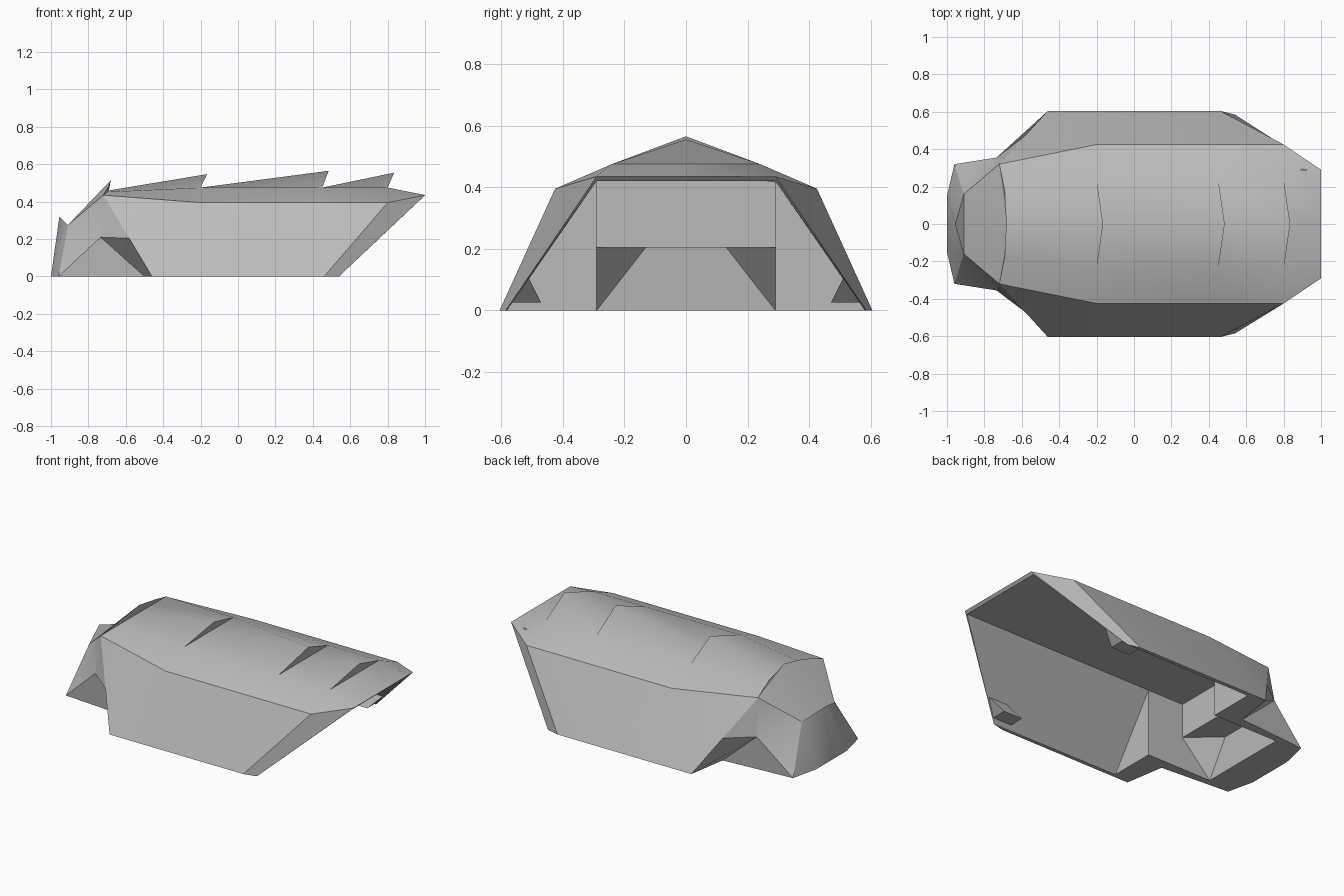
import bpy, bmesh, math
from mathutils import Vector as V

if "Cube" in bpy.data.objects:
    bpy.data.objects.remove(bpy.data.objects["Cube"])

grey = bpy.data.materials.new("hull grey")
grey.use_nodes = True
tone = (0.5, 0.5, 0.5, 1)
grey.diffuse_color = tone
grey.node_tree.nodes["Principled BSDF"].inputs["Base Color"].default_value = tone

LEFT, UP, DOWN = V((0, 1, 0)), V((0, 0, 1)), V((0, 0, -1))
FORE, AFT, INWARD = V((-1, 0, 0)), V((1, 0, 0)), V((0, -1, 0))


def mid(p):
    """The point moved onto the centre plane."""
    return V((p.x, 0, p.z))


def part(name, *groups):
    """Mesh from half-side faces, each turned to its facing, then mirrored in y."""
    bm = bmesh.new()
    for facing, *faces in groups:
        for pts in faces:
            f = bm.faces.new([bm.verts.new(p) for p in pts])
            f.normal_update()
            if f.normal.dot(facing) < 0:
                f.normal_flip()
            flipped = [V((v.co.x, -v.co.y, v.co.z)) for v in reversed(f.verts)]
            bm.faces.new([bm.verts.new(p) for p in flipped])
    bmesh.ops.remove_doubles(bm, verts=bm.verts, dist=0.0005)
    mesh = bpy.data.meshes.new(name)
    bm.to_mesh(mesh)
    bm.free()
    mesh.materials.append(grey)
    obj = bpy.data.objects.new(name, mesh)
    bpy.context.collection.objects.link(obj)
    bpy.context.view_layer.objects.active = obj
    obj.select_set(True)
    bpy.ops.object.shade_smooth_by_angle(angle=math.radians(30))
    obj.select_set(False)
    return obj


# Shared corners of the left half
toe, heel, tail = V((-.46, .605, 0)), V((.46, .605, 0)), V((.54, .585, 0))
shoulder_fore, shoulder_aft = V((-.2, .425, .395)), V((.8, .425, .395))
brow, lip = V((-.72, .32, .435)), V((1, .29, .435))
jaw, chin, temple = V((-.96, .32, 0)), V((-1, .15, 0)), V((-.91, .16, .275))
cheek_top, cheek_low = V((-.735, .355, .21)), V((-.5, .355, 0))
edge = toe.lerp(brow, .47)
nape = V((-.69, 0, .46))

# Sloping side walls, with the bevel at the open stern
part("side_walls",
     (LEFT, (toe, heel, shoulder_aft, shoulder_fore), (toe, shoulder_fore, brow),
      (heel, tail, lip, shoulder_aft)),
     (FORE, (brow, cheek_top, edge), (cheek_top, edge, toe, cheek_low)))

# Roof of overlapping plates, each rising to a peak and stepping down
row = (brow, V((-.7, .17, .452)), nape)
strips, steps = [], []
for x, peak in ((-.2, .547), (.45, .565), (.8, .555)):
    rim = V((x, shoulder_aft.y, shoulder_aft.z))
    seam = V((x, .24, .475))
    apex = V((x + .035, 0, peak))
    strips += [(row[0], row[1], seam, rim), (row[1], row[2], apex, seam)]
    steps.append((seam, apex, mid(seam)))
    row = (rim, seam, mid(seam))
lip_half = lip * 1
lip_half.y = .16
strips += [(row[0], row[1], lip_half, lip), (row[1], row[2], mid(lip), lip_half)]
part("roof_plates", (UP, *strips), (AFT, *steps))

# Head with a raised crest and a pointed nose plate
crest_side, crest = V((-.69, .17, .482)), V((-.68, 0, .515))
nose = V((-.955, 0, .32))
part("head",
     (LEFT, (jaw, cheek_low, cheek_top), (jaw, cheek_top, temple),
      (temple, cheek_top, brow), (jaw, chin, temple)),
     (UP, (brow, crest_side, temple), (crest_side, crest, mid(temple), temple)),
     (FORE, (chin, nose, temple), (chin, mid(chin), nose)),
     (AFT, (brow, crest_side, crest, nape), (temple, nose, mid(temple))))

# Hollow hold, open at the stern and below, with a pocket reaching into the head
lip_in = V((.985, .29, .42))
hold_top, hold_foot, hold_low = [V((-.35, y, z)) for y, z in ((.29, .42), (.29, 0), (.58, 0))]
pocket_top, pocket_mid = V((-.6, .29, .42)), V((-.6, .29, .205))
throat, throat_foot = V((-.78, .13, .205)), V((-.8, .29, 0))
part("hold",
     (DOWN, (lip_in, hold_top, mid(hold_top), mid(lip_in)),
      (hold_top, pocket_top, mid(pocket_top), mid(hold_top)),
      (pocket_mid, throat, mid(throat), mid(pocket_mid))),
     (INWARD, (tail, lip_in, hold_top, hold_low),
      (hold_top, pocket_top, pocket_mid, throat_foot, hold_foot),
      (pocket_mid, throat, throat_foot)),
     (AFT, (hold_low, hold_top, hold_foot), (lip, lip_in, mid(lip_in), mid(lip)),
      (tail, lip, lip_in), (throat, throat_foot, mid(throat_foot), mid(throat)),
      (pocket_top, pocket_mid, mid(pocket_mid), mid(pocket_top))))

# Flat underside rim
part("sole", (DOWN, (mid(chin), chin, jaw, throat_foot, mid(throat_foot)),
              (jaw, cheek_low, hold_foot, throat_foot),
              (cheek_low, toe, hold_low, hold_foot), (toe, heel, tail, hold_low)))

# Small wedges at the foot of each wall by the stern
tip, inner, outer = V((.64, .51, .105)), V((.56, .47, .025)), V((.56, .565, .025))
inner_fore, outer_fore, tip_fore = [p - V((.13, 0, 0)) for p in (inner, outer, tip)]
part("stern_wedges", (AFT, (tip, inner, outer)), (DOWN, (inner, outer, outer_fore, inner_fore)),
     (INWARD, (tip, inner, inner_fore, tip_fore)), (FORE, (inner_fore, outer_fore, tip_fore)))
